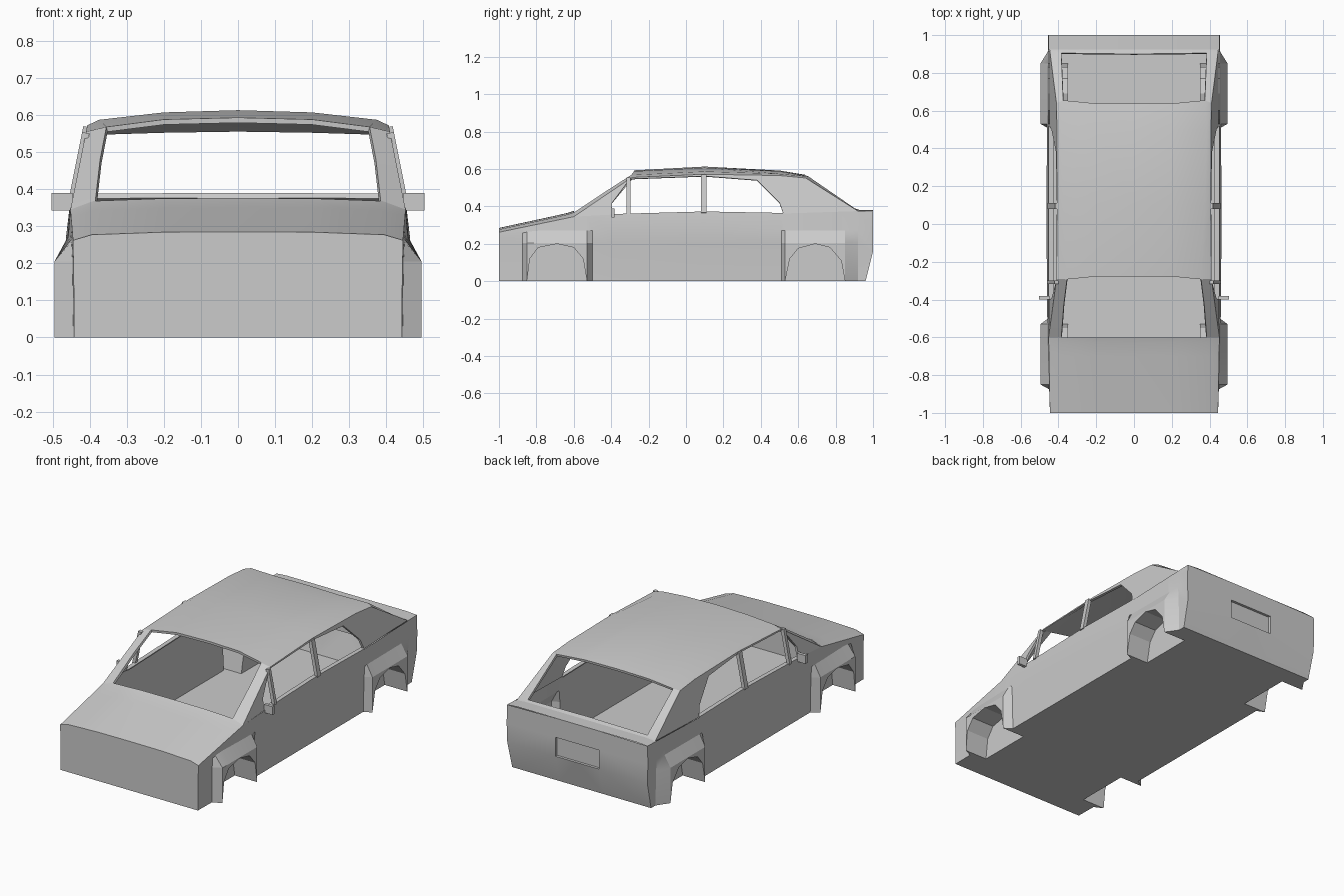
import bpy, bmesh, math

if "Cube" in bpy.data.objects:
    bpy.data.objects.remove(bpy.data.objects["Cube"])

paint = bpy.data.materials.new("light_grey")
paint.diffuse_color = (0.6, 0.6, 0.6, 1)
paint.use_nodes = True
paint.node_tree.nodes["Principled BSDF"].inputs["Base Color"].default_value = paint.diffuse_color


def lerp(knots, t):
    for (a, va), (b, vb) in zip(knots, knots[1:]):
        if t <= b:
            return va + (vb - va) * (t - a) / (b - a)
    return knots[-1][1]


def face(bm, pts):
    # one face plus its mirror image
    for s in (1, -1):
        bm.faces.new([bm.verts.new((s * x, y, z)) for x, y, z in pts])


def patch(bm, rows):
    # quads between consecutive rows of points
    for r, q in zip(rows, rows[1:]):
        for i in range(len(r) - 1):
            face(bm, [r[i], r[i + 1], q[i + 1], q[i]])


def finish(bm, name, thick=0, offset=-1):
    bmesh.ops.remove_doubles(bm, verts=bm.verts, dist=0.0005)
    bmesh.ops.dissolve_degenerate(bm, edges=bm.edges, dist=0.0001)
    bmesh.ops.recalc_face_normals(bm, faces=bm.faces)
    me = bpy.data.meshes.new(name)
    bm.to_mesh(me)
    bm.free()
    me.materials.append(paint)
    ob = bpy.data.objects.new(name, me)
    bpy.context.collection.objects.link(ob)
    if thick:
        m = ob.modifiers.new("thickness", 'SOLIDIFY')
        m.thickness, m.offset = thick, offset
        bpy.context.view_layer.objects.active = ob
        bpy.ops.object.modifier_apply(modifier=m.name)
    for p in ob.data.polygons:
        p.use_smooth = True
    ob.data.set_sharp_from_angle(angle=math.radians(22))
    return ob


# Body guide lines along the length
def top_z(y):
    return lerp([(-1, .262), (-.6, .345), (-.4, .356), (.1, .37), (.52, .362), (.92, .375), (1, .377)], y)


def top_x(y):
    return lerp([(-1, .445), (-.6, .452), (1, .452)], y)


def mid_x(y):
    return lerp([(-1, .445), (-.6, .458), (0, .465), (.5, .46), (1, .455)], y)


def low_x(y):
    return lerp([(-1, .442), (-.5, .45), (.5, .45), (1, .447)], y)


def column(y, flare, end):
    # side section from shoulder to sill or wheel arch
    t = top_z(y)
    low = .16 if y == 1 else .205
    fx = .495
    return [(top_x(y), y, t), (mid_x(y), y, min(.27, t - .03)),
            (fx if flare else (low_x(y) + mid_x(y)) / 2, y, low),
            (fx if flare else low_x(y), .96 if y == 1 else y, end)]


FRONT_ARCH = [(-.85, 0), (-.835, .12), (-.79, .18), (-.69, .2), (-.6, .18), (-.55, .12), (-.53, 0)]
REAR_ARCH = [(.53, 0), (.555, .12), (.6, .175), (.69, .2), (.77, .18), (.83, .11), (.85, 0)]
WELL_X = .35

# Body: side panels, wheel wells and floor
bm = bmesh.new()
plain = lambda *ys: [column(y, 0, 0) for y in ys]
arch = lambda a: [column(y, 1, z) for y, z in a]
front, rear = arch(FRONT_ARCH), arch(REAR_ARCH)
nose, doors, tail = plain(-1, -.875), plain(-.5, -.4, .1, .51), plain(.92, 1)
patch(bm, nose + front + doors + rear + tail)
for a in (front, rear):
    outer = [c[-1] for c in a]
    inner = [(WELL_X, y, z) for x, y, z in outer]
    patch(bm, [outer, inner])
    face(bm, inner)
    patch(bm, [[(0, y, 0), (WELL_X, y, 0)] for y in (inner[0][1], inner[-1][1])])
for seg in (nose + front[:1], front[-1:] + doors + rear[:1], rear[-1:] + tail):
    patch(bm, [[(0, c[-1][1], 0), (WELL_X, c[-1][1], 0), c[-1]] for c in seg])


# Bonnet and nose
def bonnet_row(y, z):
    return [(0, y, z), (.2, y, z - .001), (.39, y, z - .008), (top_x(y), y, top_z(y))]


rows = [bonnet_row(y, z) for y, z in ((-1, .285), (-.7, .35), (-.63, .366), (-.6, .376))]
patch(bm, rows)
f = nose[0]
patch(bm, [[(0, -1, .285), (.2, -1, .284), (.395, -1, .277), f[0]],
           [(x, -1, .232) for x in (0, .2, .395, f[1][0])],
           [(x, -1, .205) for x in (0, .2, .395, f[2][0])],
           [(x, -1, 0) for x in (0, .2, .395, f[3][0])]])

# Boot lid and tail with a recessed plate bay
b = tail[-1]
patch(bm, [[(0, .92, .382), (.385, .92, .382), (top_x(.92), .92, top_z(.92))],
           [(0, 1, .382), (.385, 1, .382), b[0]]])
tail_rows = [[(0, p[1], z), (.14, p[1], z), p] for p, z in zip(b, (.382, .27, .16, 0))]
patch(bm, tail_rows[:2])
patch(bm, tail_rows[2:])
patch(bm, [r[1:] for r in tail_rows[1:3]])
rim = [(0, 1, .16), (.14, 1, .16), (.14, 1, .27), (0, 1, .27)]
back = [(x, .985, z) for x, y, z in rim]
patch(bm, [rim, back])
face(bm, back)
finish(bm, "body_shell")


# Cabin: roof, window surrounds and screen frames
def gx(z):
    return .452 - (z - .345) * .2


def side(pts):
    return [(gx(z), y, z) for y, z in pts]


bm = bmesh.new()
outer = side([(-.6, .345), (-.42, .467), (-.29, .555), (.1, .572), (.5, .565), (.64, .552), (.92, .375)])
inner = side([(-.4, .356), (-.395, .42), (-.3, .547), (.1, .562), (.38, .54), (.5, .42), (.52, .362)])
patch(bm, [outer, inner])
roof = []
for e, y, x, zs in ((2, -.278, .355, (.593, .588, .568)), (3, .1, .375, (.613, .607, .587)),
                    (4, .5, .385, (.592, .588, .574)), (5, .638, .375, (.569, .566, .56))):
    ye = {2: -.293, 5: .655}.get(e, y)
    roof.append([(0, y, zs[0]), (.2, y, zs[1]), (x, ye, zs[2]), outer[e]])
patch(bm, roof)
patch(bm, [outer[:3], [(.385, -.6, .367), (.372, -.43, .48), roof[0][2]]])
patch(bm, [outer[5:], [roof[-1][2], (.385, .905, .388)]])
# lower rear screen rail
patch(bm, [[(0, .9, .39), (.385, .905, .388), outer[6]],
           [(0, .925, .382), (.385, .925, .382), (.452, .925, .375)]])
finish(bm, "cabin_frame", .014)

# Door pillars between the side windows
bm = bmesh.new()
for y, w, z0, z1 in ((-.308, .02, .355, .552), (.095, .03, .365, .568)):
    patch(bm, [side([(y - w / 2, z), (y + w / 2, z)]) for z in (z0, z1)])
finish(bm, "door_pillars", .02, 0)

# Window sills
bm = bmesh.new()
patch(bm, [[(top_x(y) - d, y, top_z(y)) for y in (-.4, .1, .52)] for d in (0, .025)])
finish(bm, "window_sills", .006, 0)

# Door mirrors
for name, s in (("right_mirror", 1), ("left_mirror", -1)):
    bm = bmesh.new()
    bmesh.ops.create_cube(bm, size=1)
    for v in bm.verts:
        v.co = (s * (.475 + v.co.x * .056), -.39 + v.co.y * .018, .366 + v.co.z * .048)
    finish(bm, name)
